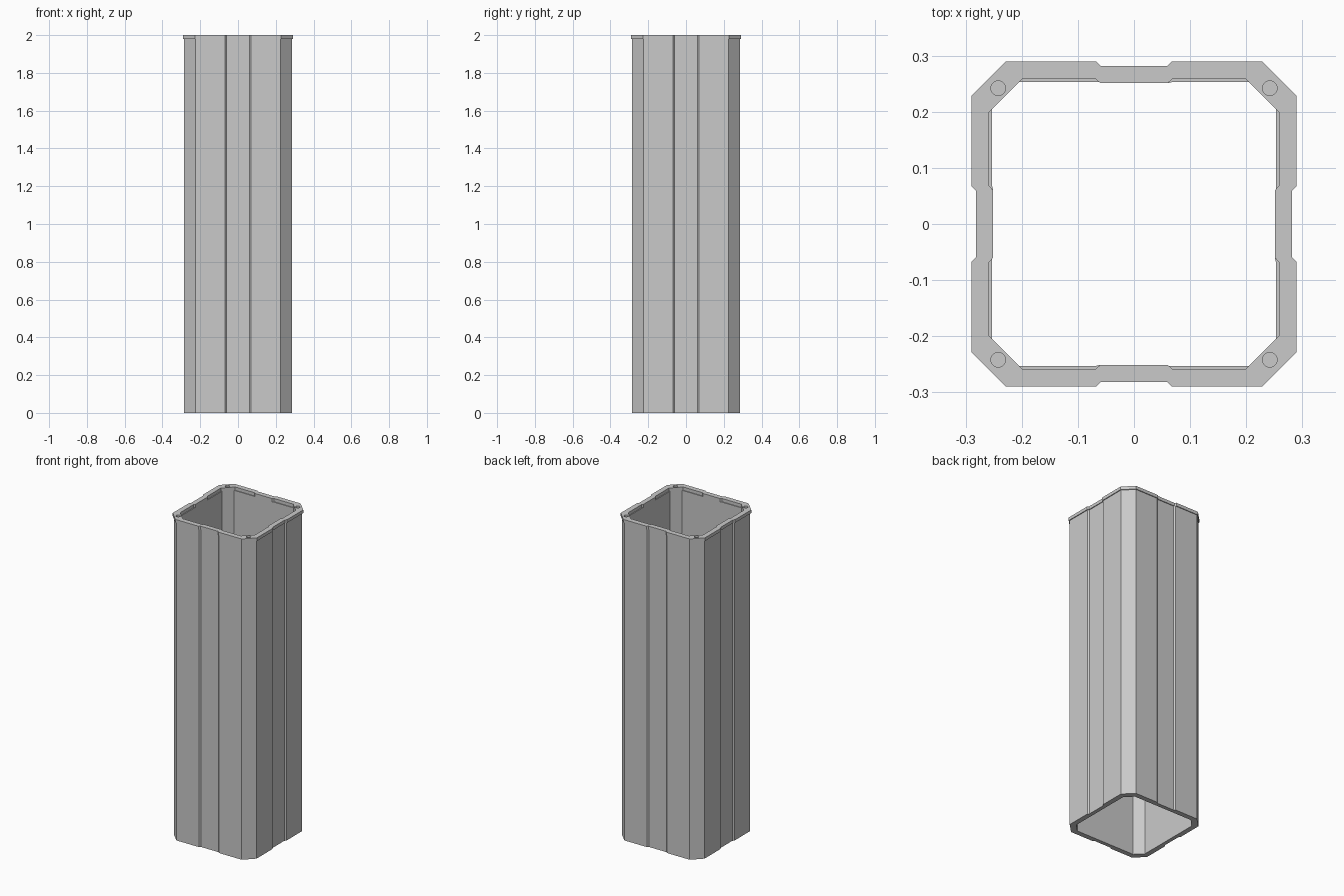
import bpy
import bmesh
from mathutils import Matrix, Vector

HEIGHT = 2.0
RIM_Z = 1.98

cube = bpy.data.objects.get("Cube")
if cube:
    bpy.data.objects.remove(cube, do_unlink=True)

grey = bpy.data.materials.new("light_grey")
grey.use_nodes = True
colour = (0.59, 0.59, 0.59, 1.0)
grey.diffuse_color = colour
grey.node_tree.nodes["Principled BSDF"].inputs["Base Color"].default_value = colour


def outline(half, corner_sum, groove):
    """Chamfered square with a shallow groove in the middle of each side."""
    end = corner_sum - half
    side = [(half, -end), (half, -0.068), (half - groove, -0.06),
            (half - groove, 0.06), (half, 0.068), (half, end)]
    points = []
    for _ in range(4):
        points += side
        side = [(-y, x) for x, y in side]
    return points


def make_object(name, bm):
    bmesh.ops.recalc_face_normals(bm, faces=bm.faces)
    mesh = bpy.data.meshes.new(name)
    bm.to_mesh(mesh)
    bm.free()
    mesh.materials.append(grey)
    obj = bpy.data.objects.new(name, mesh)
    bpy.context.collection.objects.link(obj)
    return obj


# Hollow post with an overhanging rim, lofted as one closed wall
body_outer = outline(0.285, 0.51, 0.008)
body_inner = outline(0.253, 0.458, 0.0)
rim_outer = outline(0.29, 0.518, 0.008)
rim_inner = outline(0.258, 0.458, 0.007)
sections = [(body_outer, 0), (body_outer, RIM_Z), (rim_outer, RIM_Z),
            (rim_outer, HEIGHT), (rim_inner, HEIGHT), (rim_inner, RIM_Z),
            (body_inner, RIM_Z), (body_inner, 0)]

bm = bmesh.new()
loops = [[bm.verts.new((x, y, z)) for x, y in pts] for pts, z in sections]
for i, low in enumerate(loops):
    high = loops[(i + 1) % len(loops)]
    for j in range(len(low)):
        k = (j + 1) % len(low)
        bm.faces.new((low[j], low[k], high[k], high[j]))
post = make_object("hollow_post", bm)

# Round screw holes in the four corners of the rim
bm = bmesh.new()
for sx in (-1, 1):
    for sy in (-1, 1):
        place = Matrix.Translation(Vector((0.242 * sx, 0.242 * sy, HEIGHT)))
        bmesh.ops.create_cone(bm, cap_ends=True, segments=32, radius1=0.013,
                              radius2=0.013, depth=0.2, matrix=place)
cutter = make_object("screw_hole_cutter", bm)
cutter.hide_render = True

cut = post.modifiers.new("screw_holes", 'BOOLEAN')
cut.operation = 'DIFFERENCE'
cut.solver = 'EXACT'
cut.object = cutter
bpy.context.view_layer.objects.active = post
bpy.ops.object.modifier_apply(modifier=cut.name)
bpy.data.objects.remove(cutter, do_unlink=True)
